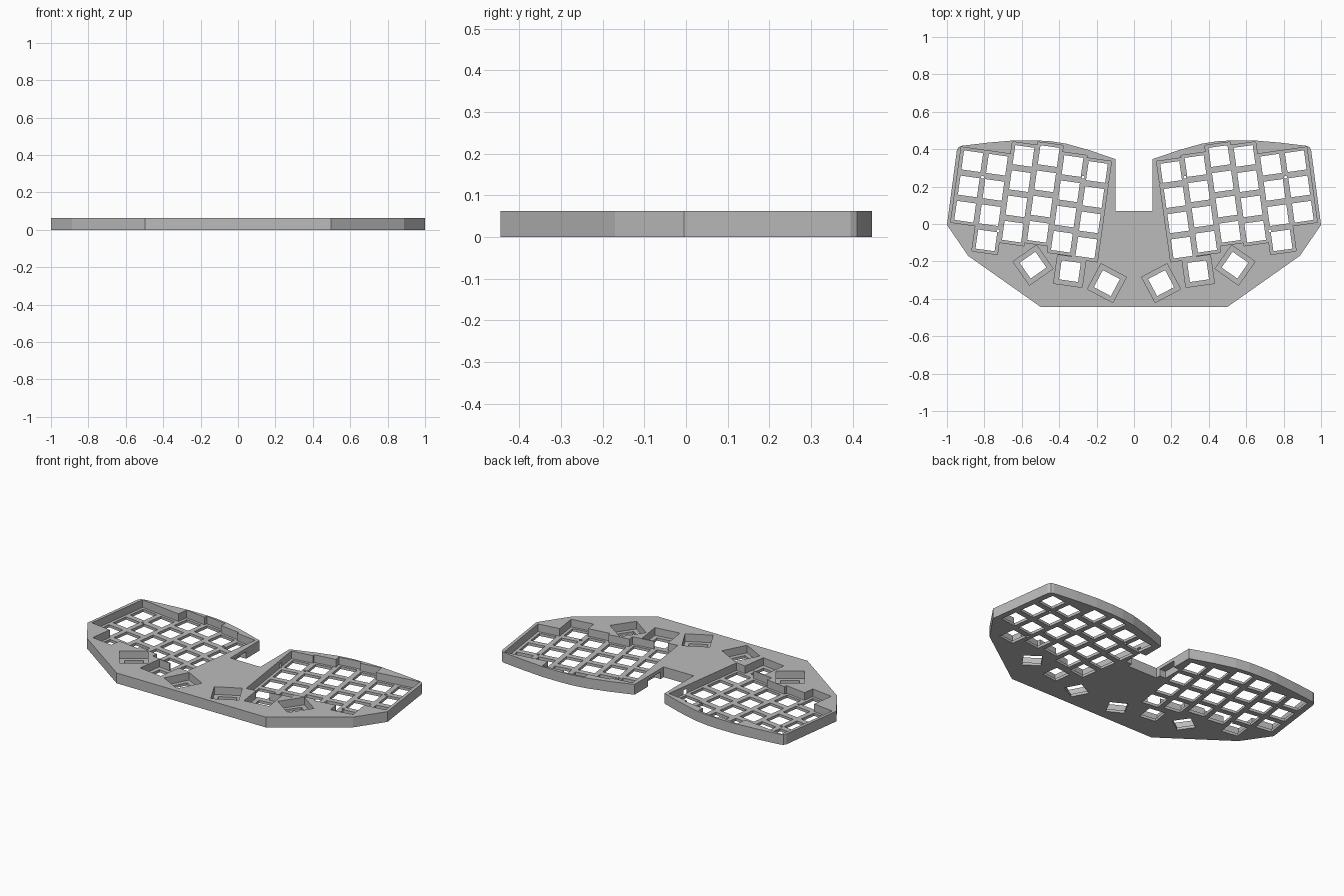
import bpy, bmesh
from math import radians, sin, cos
from mathutils import Matrix, Vector

if "Cube" in bpy.data.objects:
    bpy.data.objects.remove(bpy.data.objects["Cube"])

HEIGHT, FLOOR = 0.062, 0.016
TILT = radians(8)
PITCH, COL_PITCH, HOLE = 0.1362, 0.1336, 0.103

grey = bpy.data.materials.new("case_grey")
grey.use_nodes = True
grey.diffuse_color = (0.5, 0.5, 0.5, 1)
grey.node_tree.nodes["Principled BSDF"].inputs["Base Color"].default_value = (0.5, 0.5, 0.5, 1)


def make_object(name, bm):
    bmesh.ops.recalc_face_normals(bm, faces=bm.faces)
    mesh = bpy.data.meshes.new(name)
    bm.to_mesh(mesh)
    bm.free()
    obj = bpy.data.objects.new(name, mesh)
    mesh.materials.append(grey)
    bpy.context.collection.objects.link(obj)
    return obj


def add_box(bm, x, y, angle, w, d, z0, z1):
    """Box turned about z, added on both sides of the model."""
    for side in (1, -1):
        m = (Matrix.Translation((side * x, y, (z0 + z1) / 2))
             @ Matrix.Rotation(side * angle, 4, 'Z')
             @ Matrix.Diagonal((w, d, z1 - z0, 1)))
        bmesh.ops.create_cube(bm, size=1, matrix=m)


def cut(target, bm):
    cutter = make_object("cutter", bm)
    cutter.hide_render = True
    mod = target.modifiers.new("cut", 'BOOLEAN')
    mod.operation, mod.solver, mod.object = 'DIFFERENCE', 'EXACT', cutter
    mod.use_self = True
    bpy.context.view_layer.objects.active = target
    bpy.ops.object.modifier_apply(modifier=mod.name)
    bpy.data.objects.remove(cutter)


def from_tilted(u, v):
    return u * cos(TILT) - v * sin(TILT), u * sin(TILT) + v * cos(TILT)


# Case body: mirrored outline raised to full height
half = [(0.10, 0.07), (0.10, 0.347), (0.24, 0.395), (0.365, 0.43), (0.45, 0.443),
        (0.53, 0.447), (0.64, 0.447), (0.78, 0.435), (0.923, 0.418), (0.938, 0.411),
        (0.947, 0.395), (1.0, -0.005), (0.887, -0.17), (0.497, -0.445)]
outline = half + [(-x, y) for x, y in reversed(half)]
bm = bmesh.new()
face = bm.faces.new([bm.verts.new((x, y, 0)) for x, y in outline])
up = bmesh.ops.extrude_face_region(bm, geom=[face])
bmesh.ops.translate(bm, vec=(0, 0, HEIGHT),
                    verts=[v for v in up["geom"] if isinstance(v, bmesh.types.BMVert)])
case = make_object("keyboard_case", bm)

# Staggered key columns, inner to outer: (top key offset, key count)
columns = [(0.248, 4), (0.261, 4), (0.296, 4), (0.278, 4), (0.212, 4), (0.212, 3)]
thumbs = [(0.54, -0.22, -35), (0.343, -0.252, 8), (0.145, -0.316, 28)]

pockets, holes = bmesh.new(), bmesh.new()
for i, (top, count) in enumerate(columns):
    u = 0.235 + i * COL_PITCH
    length = (count - 1) * PITCH
    x, y = from_tilted(u, top - length / 2)
    add_box(pockets, x, y, TILT, 0.138, length + 0.134, FLOOR, 0.1)
    for k in range(count):
        x, y = from_tilted(u, top - k * PITCH)
        add_box(holes, x, y, TILT, HOLE, HOLE, -0.05, 0.05)
for x, y, deg in thumbs:
    add_box(pockets, x, y, radians(deg), 0.154, 0.154, FLOOR, 0.1)
    add_box(holes, x, y, radians(deg), HOLE, HOLE, -0.05, 0.05)

# Small round screw holes between the keys
for x, y in [(0.272, 0.25), (0.81, 0.25), (0.727, -0.037)]:
    for side in (1, -1):
        bmesh.ops.create_cone(holes, cap_ends=True, segments=12, radius1=0.008, radius2=0.008,
                              depth=0.1, matrix=Matrix.Translation((side * x, y, 0)))

cut(case, pockets)
cut(case, holes)

# Cable openings in the walls beside the centre notch
slots = bmesh.new()
add_box(slots, 0.115, 0.16, 0, 0.05, 0.12, -0.02, 0.042)
cut(case, slots)
